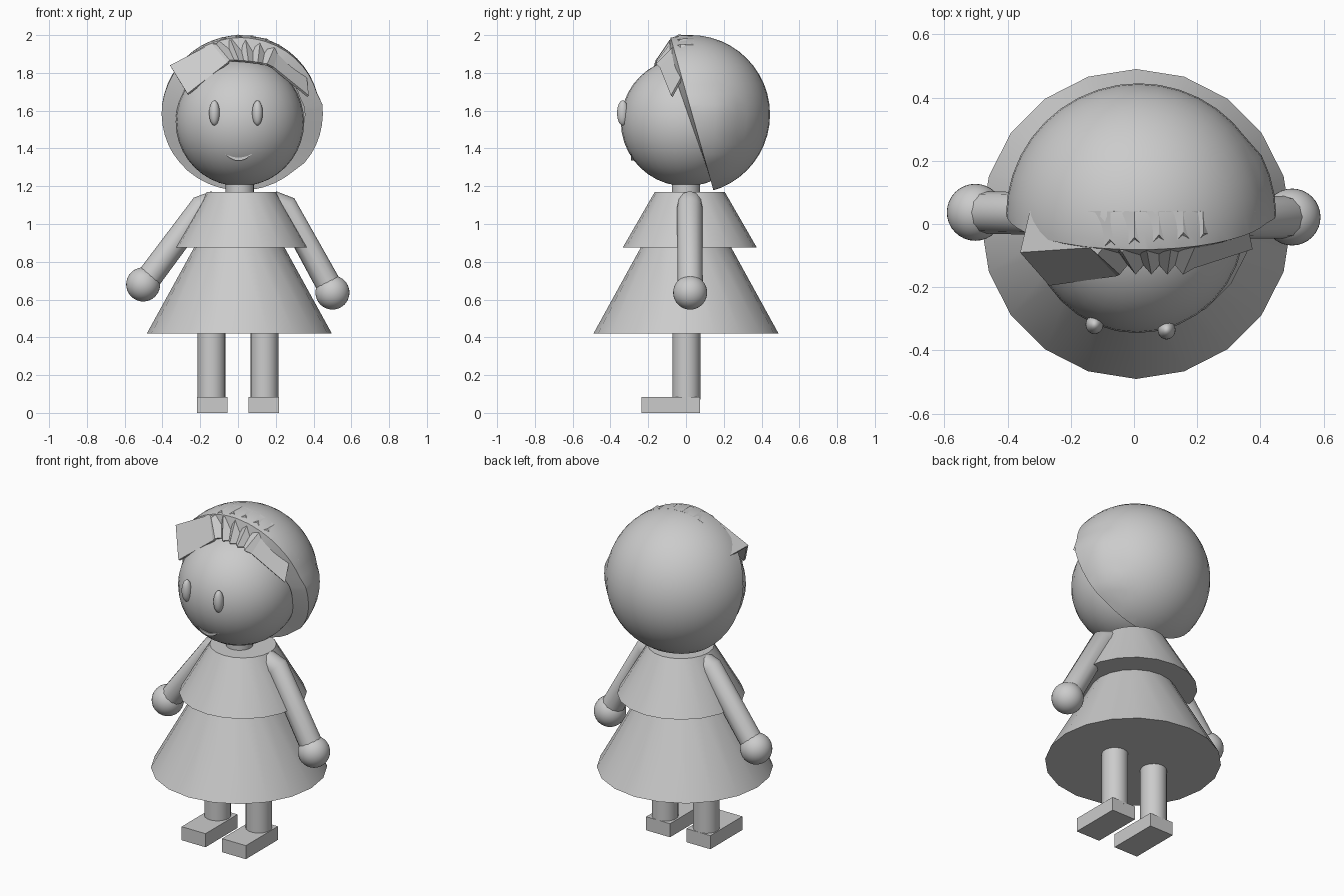
import bpy, bmesh, math
from mathutils import Vector

if "Cube" in bpy.data.objects:
    bpy.data.objects.remove(bpy.data.objects["Cube"])


def smooth(ob, angle=40):
    bpy.ops.object.select_all(action='DESELECT')
    ob.select_set(True)
    bpy.context.view_layer.objects.active = ob
    bpy.ops.object.shade_smooth_by_angle(angle=math.radians(angle))


def ball(name, loc, size):
    bpy.ops.mesh.primitive_uv_sphere_add(segments=32, ring_count=20, radius=1, location=loc)
    ob = bpy.context.object
    ob.name = name
    ob.scale = size
    bpy.ops.object.transform_apply(location=True, scale=True)
    smooth(ob)
    return ob


def cone(name, x, y, z0, z1, r0, r1, sides=20):
    bpy.ops.mesh.primitive_cone_add(vertices=sides, radius1=r0, radius2=r1, depth=z1 - z0,
                                    location=(x, y, (z0 + z1) / 2))
    ob = bpy.context.object
    ob.name = name
    smooth(ob)
    return ob


def box(name, lo, hi):
    lo, hi = Vector(lo), Vector(hi)
    bpy.ops.mesh.primitive_cube_add(size=1, location=(lo + hi) / 2)
    ob = bpy.context.object
    ob.name = name
    ob.scale = hi - lo


def mesh_object(name, bm):
    bmesh.ops.recalc_face_normals(bm, faces=bm.faces)
    me = bpy.data.meshes.new(name)
    bm.to_mesh(me)
    bm.free()
    ob = bpy.data.objects.new(name, me)
    bpy.context.collection.objects.link(ob)
    return ob


def arm(name, pts, r):
    # round bar through a bent path
    cu = bpy.data.curves.new(name, 'CURVE')
    cu.dimensions = '3D'
    cu.bevel_depth = r
    cu.bevel_resolution = 4
    cu.use_fill_caps = True
    sp = cu.splines.new('POLY')
    sp.points.add(len(pts) - 1)
    for p, co in zip(sp.points, pts):
        p.co = (*co, 1)
    bpy.context.collection.objects.link(bpy.data.objects.new(name, cu))


# head, neck and dress
ball("head", (0.01, 0, 1.54), (0.34, 0.345, 0.34))
cone("neck", 0.01, 0, 1.1, 1.25, 0.075, 0.075)
cone("bodice", 0.02, 0.02, 0.875, 1.17, 0.355, 0.185)
cone("skirt", 0.007, 0, 0.42, 0.9, 0.49, 0.226)

# legs and shoes
for side, s in (("left", -1), ("right", 1)):
    cone(side + "_leg", 0.14 * s, 0.002, 0.07, 0.44, 0.074, 0.074)
    box(side + "_shoe", (0.137 * s - 0.081, -0.235, 0), (0.137 * s + 0.081, 0.075, 0.083))

# arms and hands
arm("left_arm", [(-0.12, 0.03, 1.11), (-0.195, 0.03, 1.085), (-0.49, 0.037, 0.69)], 0.067)
arm("right_arm", [(0.18, 0.02, 1.11), (0.255, 0.02, 1.085), (0.49, 0.022, 0.66)], 0.067)
ball("left_hand", (-0.502, 0.037, 0.68), (0.09, 0.09, 0.09))
ball("right_hand", (0.5, 0.022, 0.637), (0.09, 0.09, 0.09))

# eyes
ball("left_eye", (-0.125, -0.318, 1.588), (0.028, 0.03, 0.066))
ball("right_eye", (0.103, -0.335, 1.588), (0.028, 0.03, 0.066))

# mouth: thin crescent
bm = bmesh.new()
rows = []
for i in range(11):
    t = -1 + i / 5
    x = 0.003 + 0.072 * t
    lo, hi = 1.335 + 0.036 * t * t, 1.352 + 0.02 * t * t
    rows.append([bm.verts.new((x, -0.292, lo)), bm.verts.new((x, -0.292, hi))])
for a, b in zip(rows, rows[1:]):
    bm.faces.new((a[0], b[0], b[1], a[1]))
ext = bmesh.ops.extrude_face_region(bm, geom=bm.faces[:])
bmesh.ops.translate(bm, vec=(0, 0.05, 0),
                    verts=[g for g in ext["geom"] if isinstance(g, bmesh.types.BMVert)])
mesh_object("mouth", bm)

# hair: ball cut by a leaning plane, with a rim turned in to the head
C, R = Vector((0.015, 0.025, 1.58)), 0.42
bm = bmesh.new()
bmesh.ops.create_uvsphere(bm, u_segments=40, v_segments=24, radius=R)
bmesh.ops.translate(bm, verts=bm.verts, vec=C)
bmesh.ops.bisect_plane(bm, geom=bm.verts[:] + bm.edges[:] + bm.faces[:],
                       plane_co=(0, -0.085, 2.0), plane_no=(0, -1, -0.28), clear_outer=True)
for v in bm.verts:
    # slight flare on the right side
    if v.co.x > 0.3 and v.co.z < 1.68 and v.co.y < 0.25:
        v.co.x += 0.015
rim = [e for e in bm.edges if e.is_boundary]
ext = bmesh.ops.extrude_edge_only(bm, edges=rim)
for v in ext["geom"]:
    if isinstance(v, bmesh.types.BMVert):
        v.co.x = C.x + (v.co.x - C.x) * 0.78
        v.co.z = 1.56 + (v.co.z - 1.56) * 0.8
        v.co.y -= 0.02
smooth(mesh_object("hair", bm))

# fringe: broad side panels with pleats between (upper point, lower point)
cols = [((-0.36, -0.09, 1.84), (-0.268, -0.195, 1.69)),
        ((-0.14, -0.075, 1.955), (-0.055, -0.165, 1.855))]
for i in range(9):
    t = i / 8
    x, k = -0.115 + 0.31 * t, (1 if i % 2 else -1)
    y = -0.075 + 0.022 * k + 0.03 * t
    z = C.z + math.sqrt(R * R - (x - C.x) ** 2 - (y - C.y) ** 2)
    cols.append(((x, y, z + 0.008 * k),
                 (-0.045 + 0.2 * t, -0.145 + 0.015 * k, 1.868 - 0.02 * t * t)))
cols += [((0.22, -0.03, 1.95), (0.19, -0.14, 1.83)),
         ((0.365, -0.03, 1.77), (0.375, -0.08, 1.68))]
bm = bmesh.new()
strip = []
for up, lo in cols:
    back = Vector((up[0], 0.04, up[2]))
    back = C + (back - C).normalized() * R
    strip.append([bm.verts.new(p) for p in (back, up, lo)])
for a, b in zip(strip, strip[1:]):
    for j in (0, 1):
        bm.faces.new((a[j], b[j], b[j + 1], a[j + 1]))
fringe = mesh_object("fringe", bm)
mod = fringe.modifiers.new("thickness", 'SOLIDIFY')
mod.thickness = 0.015
mod.offset = -1
